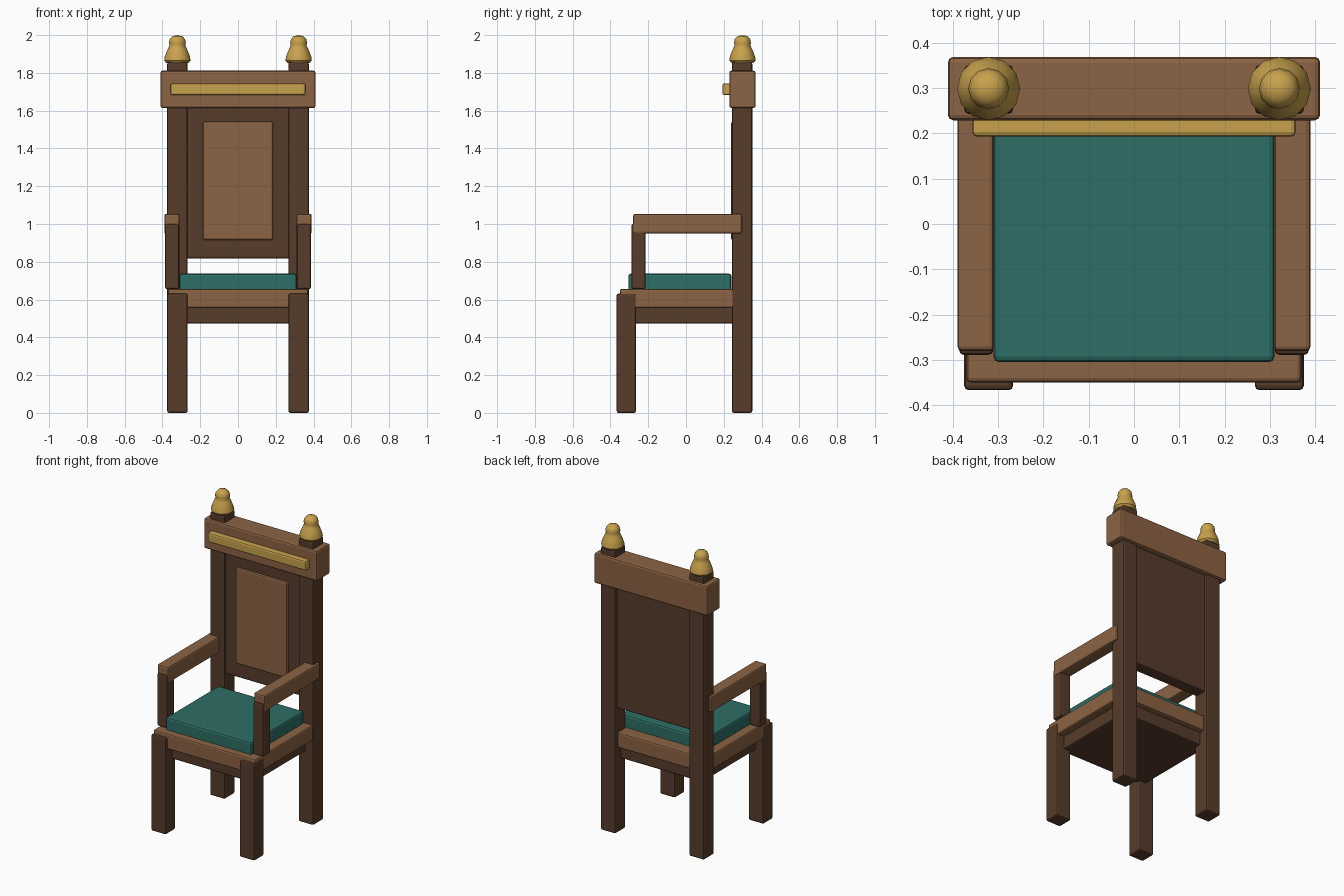
import bpy, bmesh, math

if "Cube" in bpy.data.objects:
    bpy.data.objects.remove(bpy.data.objects["Cube"])


def material(name, rgb):
    m = bpy.data.materials.new(name)
    m.diffuse_color = (*rgb, 1)
    m.use_nodes = True
    m.node_tree.nodes["Principled BSDF"].inputs["Base Color"].default_value = m.diffuse_color
    return m


DARK = material("dark_wood", (0.095, 0.045, 0.023))
WOOD = material("light_wood", (0.26, 0.125, 0.057))
TEAL = material("teal_cloth", (0.027, 0.155, 0.133))
GOLD = material("gold", (0.58, 0.36, 0.075))


def finish(name, bm, mat):
    mesh = bpy.data.meshes.new(name)
    bm.to_mesh(mesh)
    bm.free()
    ob = bpy.data.objects.new(name, mesh)
    bpy.context.collection.objects.link(ob)
    mesh.materials.append(mat)
    return ob


def box(name, x, y, z, mat, bevel=0.01):
    """Bevelled box from (min, max) ranges."""
    bm = bmesh.new()
    bmesh.ops.create_cube(bm, size=1)
    for v in bm.verts:
        v.co = [r[0] + (c + 0.5) * (r[1] - r[0]) for c, r in zip(v.co, (x, y, z))]
    ob = finish(name, bm, mat)
    mod = ob.modifiers.new("bevel", 'BEVEL')
    mod.width = bevel
    mod.segments = 2
    return ob


def pair(name, x, y, z, mat, bevel=0.01):
    """The same box on the right and left."""
    box(name + "_right", x, y, z, mat, bevel)
    box(name + "_left", (-x[1], -x[0]), y, z, mat, bevel)


def lathe(name, centre, profile, mat, sides=12):
    bm = bmesh.new()
    verts = [bm.verts.new((r, 0, z)) for r, z in profile]
    edges = [bm.edges.new(p) for p in zip(verts, verts[1:])]
    bmesh.ops.spin(bm, geom=verts + edges, cent=(0, 0, 0), axis=(0, 0, 1),
                   angle=math.tau, steps=sides, use_merge=True)
    bmesh.ops.remove_doubles(bm, verts=bm.verts, dist=1e-5)
    bmesh.ops.recalc_face_normals(bm, faces=bm.faces)
    ob = finish(name, bm, mat)
    ob.location = centre
    bpy.ops.object.select_all(action='DESELECT')
    ob.select_set(True)
    bpy.context.view_layer.objects.active = ob
    bpy.ops.object.shade_smooth_by_angle(angle=math.radians(40))
    return ob


# Legs and back posts
pair("front_leg", (0.267, 0.375), (-0.367, -0.265), (0, 0.632), DARK)
pair("back_post", (0.267, 0.375), (0.243, 0.351), (0, 1.857), DARK)

# Seat, apron and cushion
box("apron", (-0.32, 0.32), (-0.30, 0.29), (0.472, 0.565), DARK)
box("seat", (-0.37, 0.37), (-0.35, 0.325), (0.555, 0.657), WOOD)
box("cushion", (-0.31, 0.31), (-0.305, 0.24), (0.645, 0.737), TEAL, 0.012)

# Arms
pair("arm_post", (0.311, 0.386), (-0.289, -0.214), (0.655, 1.0), DARK)
pair("armrest", (0.309, 0.39), (-0.28, 0.296), (0.949, 1.054), WOOD)

# Back
box("back_panel", (-0.29, 0.29), (0.255, 0.335), (0.818, 1.65), DARK)
box("inset_panel", (-0.186, 0.186), (0.238, 0.275), (0.915, 1.542), WOOD)
box("top_rail", (-0.411, 0.411), (0.229, 0.369), (1.614, 1.812), WOOD, 0.012)
box("gold_bar", (-0.357, 0.357), (0.193, 0.24), (1.682, 1.745), GOLD)

# Finials
PROFILE = [(0, 1.852), (0.058, 1.852), (0.07, 1.866), (0.067, 1.885), (0.058, 1.91), (0.048, 1.932),
           (0.042, 1.945), (0.045, 1.958), (0.041, 1.978), (0.027, 1.994), (0, 2.0)]
for side, sx in (("right", 1), ("left", -1)):
    lathe("finial_" + side, (sx * 0.321, 0.299, 0), PROFILE, GOLD)
